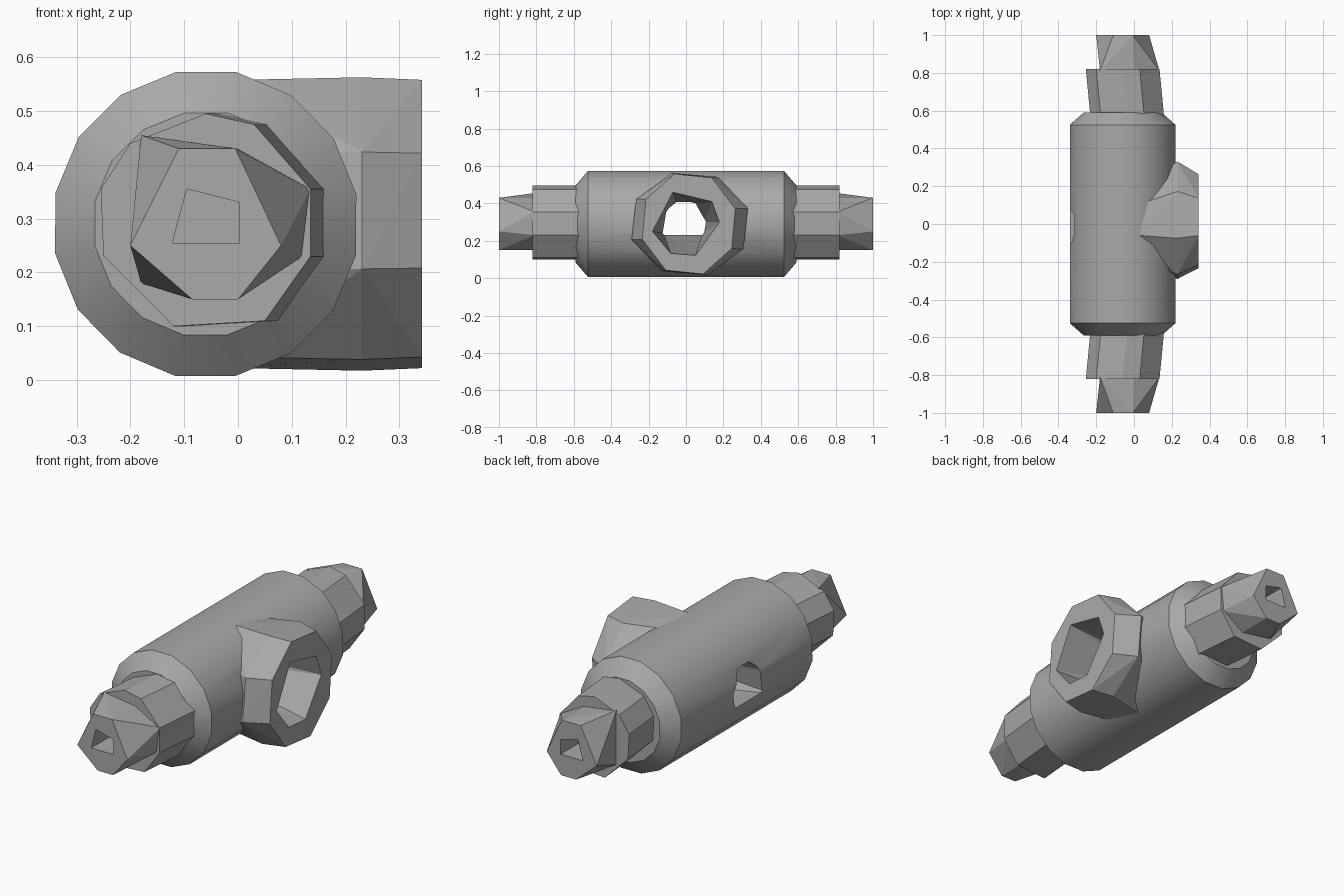
import bpy
import bmesh
from math import cos, sin, radians, tau

cube = bpy.data.objects.get("Cube")
if cube:
    bpy.data.objects.remove(cube, do_unlink=True)

metal = bpy.data.materials.new("grey metal")
metal.use_nodes = True
grey = (0.4, 0.4, 0.4, 1)
metal.diffuse_color = grey
metal.node_tree.nodes["Principled BSDF"].inputs["Base Color"].default_value = grey

CX, CZ = -0.06, 0.29  # run axis


def ring(sides, ru, rv, cu, cv, phase=0):
    """Regular outline as (u, v) pairs."""
    start = radians(phase)
    return [(cu + ru * cos(start + tau * i / sides),
             cv + rv * sin(start + tau * i / sides)) for i in range(sides)]


def along_y(outline, y):
    return [(x, y, z) for x, z in outline]


def along_x(outline, x):
    return [(x, y, z) for y, z in outline]


def hull(name, points):
    """Faceted solid wrapped around a few cross-sections."""
    bm = bmesh.new()
    for p in points:
        bm.verts.new(p)
    res = bmesh.ops.convex_hull(bm, input=bm.verts[:])
    spare = {v for v in res["geom_interior"] + res["geom_unused"]
             if isinstance(v, bmesh.types.BMVert)}
    bmesh.ops.delete(bm, geom=list(spare), context="VERTS")
    bmesh.ops.dissolve_limit(bm, angle_limit=radians(1), verts=bm.verts[:], edges=bm.edges[:])
    bmesh.ops.recalc_face_normals(bm, faces=bm.faces[:])
    mesh = bpy.data.meshes.new(name)
    bm.to_mesh(mesh)
    bm.free()
    mesh.materials.append(metal)
    ob = bpy.data.objects.new(name, mesh)
    bpy.context.collection.objects.link(ob)
    return ob


def cut(ob, cutter):
    mod = ob.modifiers.new("bore", "BOOLEAN")
    mod.operation = "DIFFERENCE"
    mod.solver = "EXACT"
    mod.object = cutter
    cutter.hide_render = True
    cutter.hide_viewport = True
    cutter.display_type = "WIRE"


def smooth(ob, angle):
    bpy.ops.object.select_all(action="DESELECT")
    ob.select_set(True)
    bpy.context.view_layer.objects.active = ob
    bpy.ops.object.shade_smooth_by_angle(angle=radians(angle))


# Main barrel with chamfered ends
wide = ring(16, 0.285, 0.288, CX, CZ, 11)
narrow = ring(16, 0.21, 0.21, CX, CZ, 11)
barrel = hull("barrel", along_y(narrow, -0.59) + along_y(wide, -0.525)
              + along_y(wide, 0.525) + along_y(narrow, 0.59))
smooth(barrel, 25)

# Side branch, octagonal, flaring towards the barrel
branch = hull("side_branch",
              along_x(ring(8, 0.26, 0.28, 0.015, CZ, 17), 0.342)
              + along_x(ring(8, 0.325, 0.285, 0.02, CZ, 17), 0.23)
              + along_x(ring(8, 0.2, 0.28, 0, CZ, 17), 0.0))

# Tapered bore through branch and barrel
mouth = [(-.18, .25), (-.07, .46), (.14, .41), (.18, .3), (.05, .12), (-.08, .13)]
outlet = [(-.12, .24), (-.1, .36), (-.05, .4), (.04, .4), (.1, .3), (.09, .24)]
bore = hull("branch_bore", along_x(mouth, 0.36) + along_x(outlet, -0.4))
cut(barrel, bore)
cut(branch, bore)

# Collars and nozzles at both ends
collar_rim = [(-.255, .355), (-.2, .44), (-.06, .495), (.03, .475), (.135, .355),
              (.135, .23), (.05, .11), (-.12, .1), (-.25, .23)]
nozzle_rim = [(-.2, .25), (-.11, .43), (-.005, .43), (.08, .25), (0, .15), (-.085, .15)]
nozzle_root = [(-.18, .455), (0, .43), (.135, .355), (.12, .23), (0, .15), (-.18, .18)]
socket = [(-.122, .255), (.003, .255), (.003, .33), (-.095, .355)]

for side, s in (("front", -1), ("back", 1)):
    collar_root = [(x + 0.025, z) for x, z in collar_rim]
    hull(side + "_collar", along_y(collar_rim, s * 0.82) + along_y(collar_root, s * 0.56))
    nozzle = hull(side + "_nozzle",
                  along_y(nozzle_rim, s) + along_y(nozzle_root, s * 0.81))
    hollow = hull(side + "_socket", along_y(socket, s * 1.02) + along_y(socket, s * 0.86))
    cut(nozzle, hollow)
